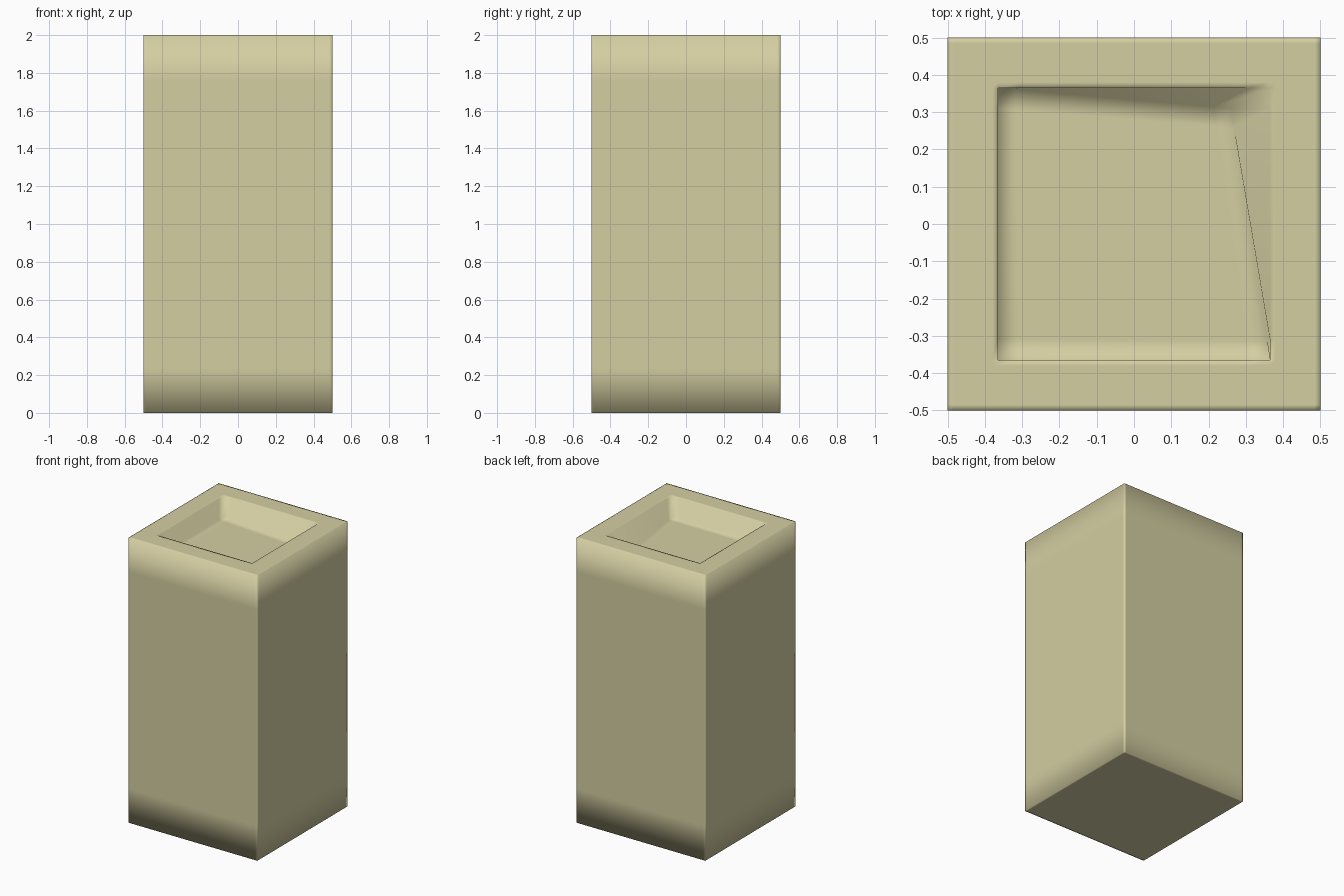
import bpy, bmesh
from mathutils import Vector

if "Cube" in bpy.data.objects:
    bpy.data.objects.remove(bpy.data.objects["Cube"])

OPEN, DEPTH = 0.365, 0.15

# Square column, cut with support loops near its edges and around the recess
bm = bmesh.new()
bmesh.ops.create_cube(bm, size=1)
for v in bm.verts:
    v.co.z = v.co.z * 2 + 1

def cut(axis, pos):
    n = Vector((0, 0, 0))
    n[axis] = 1
    bmesh.ops.bisect_plane(bm, geom=bm.verts[:] + bm.edges[:] + bm.faces[:],
                           plane_co=n * pos, plane_no=n)

for axis in (0, 1):
    for d in (0.485, 0.38, OPEN, 0.31):
        cut(axis, d)
        cut(axis, -d)
for z in (0.24, 1.76):
    cut(2, z)

# Recess in the top, with two walls leaning in towards the back right corner
inside = [f for f in bm.faces
          if f.calc_center_median().z > 1.99
          and max(abs(c) for c in f.calc_center_median().xy) < OPEN]
ext = bmesh.ops.extrude_face_region(bm, geom=inside)["geom"]
bmesh.ops.delete(bm, geom=[f for f in inside if f.is_valid], context='FACES')
for v in (g for g in ext if isinstance(g, bmesh.types.BMVert)):
    u = (v.co.x + OPEN) / (2 * OPEN)
    w = (v.co.y + OPEN) / (2 * OPEN)
    v.co += Vector((-0.105 * u * w, -0.055 * u * w, -DEPTH))

bmesh.ops.recalc_face_normals(bm, faces=bm.faces[:])
for f in bm.faces:
    f.smooth = True
mesh = bpy.data.meshes.new("column")
bm.to_mesh(mesh)
bm.free()
column = bpy.data.objects.new("column", mesh)
bpy.context.collection.objects.link(column)

# Sand coloured stone
mat = bpy.data.materials.new("sand_stone")
mat.diffuse_color = (0.66, 0.62, 0.36, 1)
mat.use_nodes = True
mat.node_tree.nodes["Principled BSDF"].inputs["Base Color"].default_value = mat.diffuse_color
mesh.materials.append(mat)
